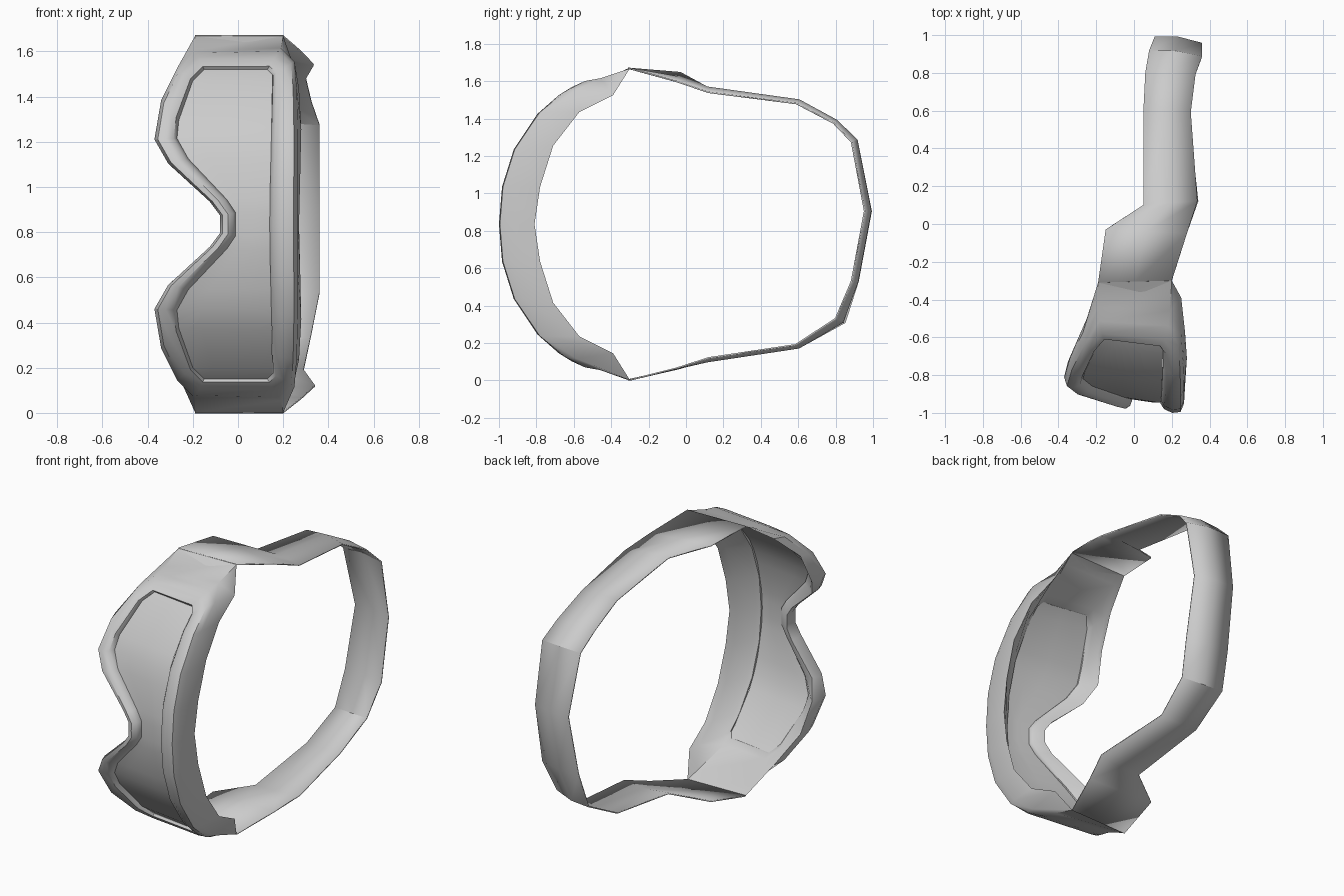
import bpy
import bmesh
from mathutils import Vector

cube = bpy.data.objects.get("Cube")
if cube:
    bpy.data.objects.remove(cube, do_unlink=True)

MIDDLE = 0.835  # height of the mirror plane


def make_material(name, colour):
    mat = bpy.data.materials.new(name)
    mat.use_nodes = True
    mat.diffuse_color = colour
    mat.node_tree.nodes["Principled BSDF"].inputs["Base Color"].default_value = colour
    return mat


grey = make_material("plain grey", (0.6, 0.6, 0.6, 1))


def arc(x, h, offset=0.0):
    """Point on the curved front of the mask, pushed back by offset."""
    power = 2.2
    bulge = max(0.0, 1 - (abs(h) / MIDDLE) ** power) ** (1 / power)
    tilt = 0.15 * max(0.0, 0.1 - x)
    return Vector((x, -0.17 - 0.83 * bulge + tilt + offset, h))


def loft(name, rows, close_rows=False, close_columns=False, angle=0.7):
    """Skin a grid of points and shade it smooth."""
    bm = bmesh.new()
    grid = [[bm.verts.new(p + Vector((0, 0, MIDDLE))) for p in row] for row in rows]
    row_count, column_count = len(grid), len(grid[0])
    for i in range(row_count if close_rows else row_count - 1):
        for j in range(column_count if close_columns else column_count - 1):
            a, b = grid[i], grid[(i + 1) % row_count]
            k = (j + 1) % column_count
            bm.faces.new((a[j], a[k], b[k], b[j]))
    bmesh.ops.recalc_face_normals(bm, faces=bm.faces)
    mesh = bpy.data.meshes.new(name)
    bm.to_mesh(mesh)
    bm.free()
    obj = bpy.data.objects.new(name, mesh)
    bpy.context.collection.objects.link(obj)
    mesh.materials.append(grey)
    bpy.ops.object.select_all(action="DESELECT")
    obj.select_set(True)
    bpy.context.view_layer.objects.active = obj
    bpy.ops.object.shade_smooth_by_angle(angle=angle)
    return obj


# Half outline from nose to brow: lens edge, outer edge, back edge
LENS = [(-.01, 0), (-.01, .05), (-.05, .11), (-.22, .29), (-.27, .38), (-.262, .46),
        (-.2, .635), (-.15, .685), (.13, .685), (.155, .66), (.153, .58), (.148, .4),
        (.143, .2), (.14, 0)]
OUTER = [(-.08, 0), (-.08, .04), (-.125, .1), (-.31, .27), (-.37, .375), (-.34, .55),
         (-.27, .69), (-.19, .77), (.19, .78), (.25, .72), (.26, .6), (.265, .4),
         (.265, .2), (.265, 0)]
BACK = [(-.08, -.87, 0), (-.08, -.87, .04), (-.12, -.86, .1), (-.3, -.8, .26),
        (-.35, -.73, .37), (-.32, -.66, .55), (-.25, -.5, .7), (-.19, -.31, .833),
        (.2, -.3, .833), (.25, -.39, .69), (.27, -.57, .6), (.28, -.71, .42),
        (.275, -.78, .2), (.27, -.81, 0)]


def section(lens, outer, back):
    """Cross-section of the padded frame at one place on the outline."""
    lens, outer, back = Vector(lens), Vector(outer), Vector(back)

    def across(t, offset):
        return arc(*lens.lerp(outer, t), offset)

    inner = across(0.2, 0.08)
    return [across(0, 0.05), across(0.15, 0.02), across(0.5, 0), across(0.85, 0.005),
            across(1, 0.05), back, back.lerp(inner, 0.28), inner, across(0, 0.065)]


def flip(point):
    return Vector((point.x, point.y, -point.z))


# Frame with side wings
half = [section(*parts) for parts in zip(LENS, OUTER, BACK)]
mirrored = [[flip(p) for p in row] for row in reversed(half[1:-1])]
loft("mask_frame", half + mirrored, close_rows=True, close_columns=True)

# Lens, cut along the nose side of the outline
nose_side = LENS[:8]
levels = [(x, -h) for x, h in reversed(nose_side[1:])] + nose_side
lens_rows = []
for x, h in levels:
    right = 0.14 + 0.02 * abs(h)
    lens_rows.append([arc(x + (right - x) * t / 4, h, 0.055) for t in range(5)])
loft("lens", lens_rows)

# Strap: nose-side edge and brow-side edge from the top round to the bottom
STRAP = [((-.19, -.31, .833), (.2, -.3, .833)),
         ((-.15, -.03, .81), (.28, -.05, .763)),
         ((.05, .1, .73), (.335, .12, .705)),
         ((.05, .6, .66), (.3, .59, .645)),
         ((.06, .8, .55), (.325, .79, .54)),
         ((.08, .915, .445), (.36, .885, .44)),
         ((.11, .99, .07), (.36, .955, .07)),
         ((.09, .92, -.305), (.36, .885, -.305)),
         ((.07, .85, -.525), (.32, .8, -.505)),
         ((.05, .6, -.655), (.29, .585, -.645)),
         ((.05, .1, -.725), (.34, .12, -.715)),
         ((-.15, -.03, -.77), (.28, -.05, -.77)),
         ((-.19, -.31, -.833), (.2, -.3, -.833))]
strap_rows = []
for i, (left, right) in enumerate(STRAP):
    left, right = Vector(left), Vector(right)
    ridge = left.lerp(right, 0.5)
    if 1 < i < len(STRAP) - 2:
        ridge += Vector((0, ridge.y, ridge.z)).normalized() * 0.015
    strap_rows.append([left, ridge, right])
strap = loft("head_strap", strap_rows, angle=0.6)
thickness = strap.modifiers.new("thickness", "SOLIDIFY")
thickness.thickness = 0.008
thickness.offset = 0
